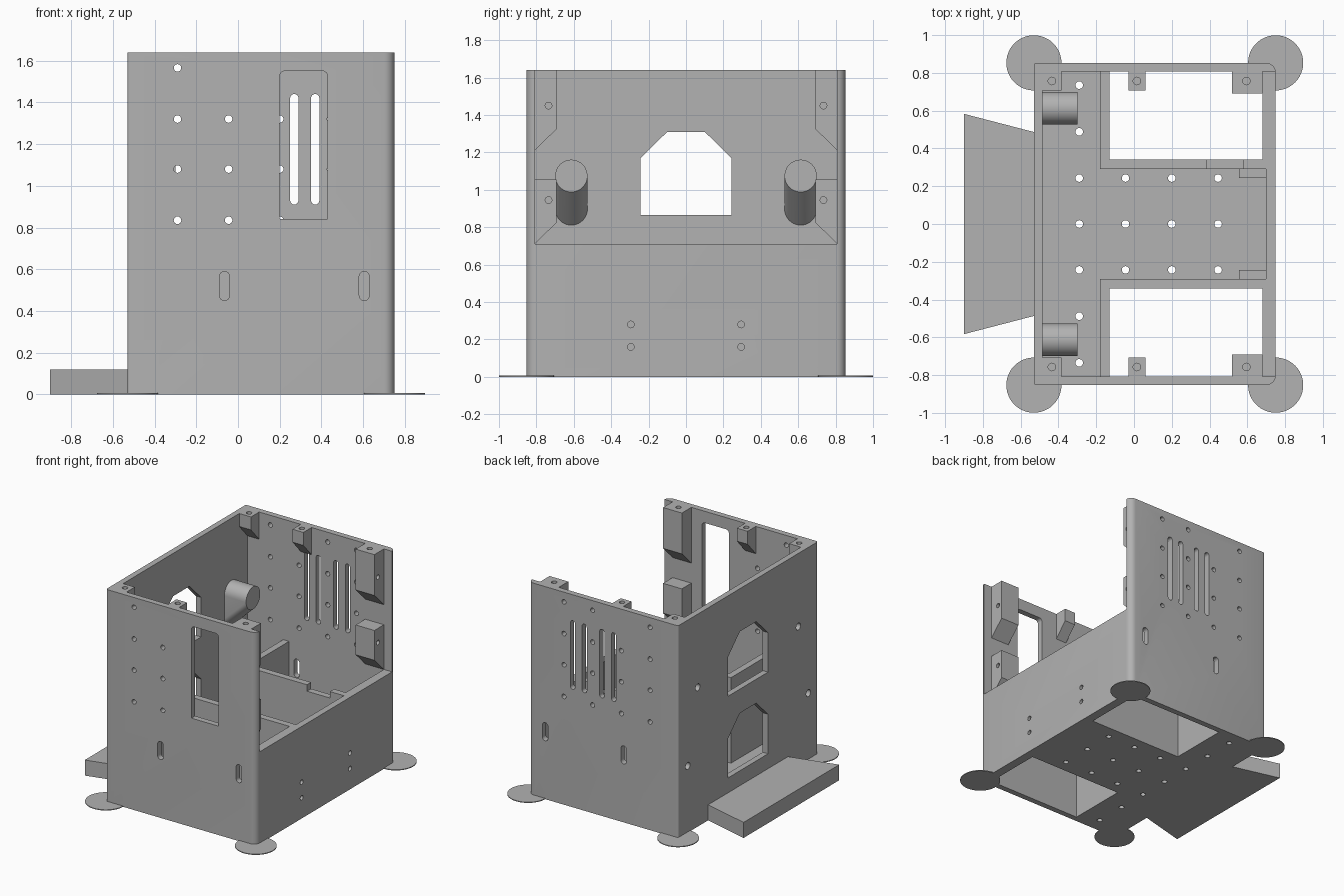
import bpy, bmesh
from math import cos, sin, pi, radians

if "Cube" in bpy.data.objects:
    bpy.data.objects.remove(bpy.data.objects["Cube"], do_unlink=True)

GREY = (0.445, 0.445, 0.445, 1)
mat = bpy.data.materials.new("plain grey")
mat.use_nodes = True
mat.diffuse_color = GREY
mat.node_tree.nodes["Principled BSDF"].inputs["Base Color"].default_value = GREY

# Main dimensions: outer shell and inner cavity
X0, X1, Y, TOP = -0.53, 0.75, 0.853, 1.64
IX0, IX1, IY, LOW = -0.485, 0.68, 0.808, 0.71
FLOOR, RIB = 0.05, 0.05
GRID_X = (-0.29, -0.045, 0.2, 0.445)
GRID_Z = (0.835, 1.08, 1.32, 1.565)


def place(axis, u, v, t):
    return {"x": (t, u, v), "y": (u, t, v), "z": (u, v, t)}[axis]


def prism(axis, pts, a, b, end=None):
    """A closed profile swept along an axis from a to b, optionally to another end profile."""
    return axis, pts, end or pts, a, b


def build(name, *prisms):
    bm = bmesh.new()
    for axis, start, end, a, b in prisms:
        lo = [bm.verts.new(place(axis, u, v, a)) for u, v in start]
        hi = [bm.verts.new(place(axis, u, v, b)) for u, v in end]
        bm.faces.new(lo)
        bm.faces.new(hi)
        for i in range(len(lo)):
            j = (i + 1) % len(lo)
            bm.faces.new((lo[i], lo[j], hi[j], hi[i]))
    bmesh.ops.recalc_face_normals(bm, faces=bm.faces[:])
    mesh = bpy.data.meshes.new(name)
    bm.to_mesh(mesh)
    bm.free()
    mesh.materials.append(mat)
    ob = bpy.data.objects.new(name, mesh)
    bpy.context.collection.objects.link(ob)
    return ob


def cut(ob, *prisms):
    """Subtract prisms from an object and discard the cutter."""
    cutter = build("cutter", *prisms)
    mod = ob.modifiers.new("cut", "BOOLEAN")
    mod.operation, mod.solver, mod.object = "DIFFERENCE", "EXACT", cutter
    bpy.context.view_layer.objects.active = ob
    bpy.ops.object.modifier_apply(modifier=mod.name)
    bpy.data.objects.remove(cutter, do_unlink=True)


def rect(u0, u1, v0, v1):
    return [(u0, v0), (u1, v0), (u1, v1), (u0, v1)]


def rounded(u0, u1, v0, v1, radii, n=6):
    """Rectangle with one radius per corner, anticlockwise from low-low."""
    pts = []
    for k, (u, v) in enumerate(rect(u0, u1, v0, v1)):
        r = radii[k]
        cu = u + r if k in (0, 3) else u - r
        cv = v + r if k < 2 else v - r
        for i in range(n + 1):
            t = pi + k * pi / 2 + i / n * pi / 2
            pts.append((cu + r * cos(t), cv + r * sin(t)))
    return pts


def circle(u, v, r, n=16):
    return [(u + r * cos(2 * pi * i / n), v + r * sin(2 * pi * i / n)) for i in range(n)]


def slot(u, v0, v1, r, n=8):
    """Vertical round-ended slot."""
    top = [(u + r * cos(pi * i / n), v1 - r + r * sin(pi * i / n)) for i in range(n + 1)]
    low = [(u - r * cos(pi * i / n), v0 + r - r * sin(pi * i / n)) for i in range(n + 1)]
    return top + low


# Shell: outer block, hollowed, with the +x side left open above the low wall
shell = build("shell", prism("z", rounded(X0, X1, -Y, Y, (0.015, 0.05, 0.05, 0.015)), 0, TOP))
cut(shell, prism("y", [(IX0, -1), (IX1, -1), (IX1, LOW), (1, LOW), (1, 2), (IX0, 2)], -IY, IY))
cut(shell, prism("x", rect(-0.293, 0.293, FLOOR, 1), 0.6, 0.7))

# Hole grid, vents and window in the front and back walls
for s, columns in ((-1, GRID_X[:2]), (1, GRID_X)):
    holes = [prism("y", circle(x, z, 0.018), s * 0.78, s)
             for x in columns for z in GRID_Z if (x, z) != (GRID_X[1], GRID_Z[3])]
    holes += [prism("y", slot(x, 0.45, 0.59, 0.024), s * 0.78, s) for x in (-0.065, 0.605)]
    if s > 0:
        holes += [prism("y", slot(x, 0.91, 1.44, 0.02), 0.78, 1) for x in (0.02, 0.12, 0.27, 0.37)]
    else:
        frame = rounded(0.2, 0.43, 0.84, 1.55, (0.004, 0.004, 0.025, 0.025))
        holes.append(prism("y", frame, -1, -0.78))
    cut(shell, *holes)

# Arched windows and screw holes in the tall side wall
holes = []
for z in (0.865, 0.235):
    house = [(-0.243, z), (0.243, z), (0.243, z + 0.305), (0.1, z + 0.445),
             (-0.1, z + 0.445), (-0.243, z + 0.305)]
    holes.append(prism("x", house, -0.7, -0.45))
for s in (-1, 1):
    for y, z in ((0.613, 1.075), (0.735, 0.515)):
        holes.append(prism("x", circle(s * y, z, 0.027), -0.7, -0.45))
cut(shell, *holes)

# Floor with two open bays and a grid of holes
HB = 0.342
floor = build("floor", prism("z", [
    (IX0, -IY), (-0.13, -IY), (-0.13, -HB), (0.7, -HB),
    (0.7, HB), (-0.13, HB), (-0.13, IY), (IX0, IY)], 0, FLOOR))
spots = [(x, y) for x in GRID_X for y in (-0.243, 0, 0.243)]
spots += [(GRID_X[0], y) for y in (-0.735, -0.488, 0.488, 0.735)]
cut(floor, *[prism("z", circle(x, y, 0.02), -0.1, 0.2) for x, y in spots])


def bracket(name, s, x0, x1, depth, z_top, z_in, z_wall, *holes):
    """Block on the front or back wall with a sloped underside."""
    y = s * (IY - depth)
    profile = [(s * IY, z_top), (y, z_top), (y, z_in), (s * IY, z_wall)]
    cut(build(name, prism("x", profile, x0, x1)), *holes)


for s, side in ((-1, "front"), (1, "back")):
    # Ribs around each bay; the back one has a shallow notch
    a, b = s * (HB - RIB), s * HB
    build(side + "_bay_cross_rib", prism("z", [
        (-0.13 - RIB, a), (-0.13, a), (-0.13, s * IY), (-0.13 - RIB, s * IY)], FLOOR, LOW))
    outline = [(-0.13, FLOOR), (0.7, FLOOR), (0.7, LOW), (-0.13, LOW)]
    if s > 0:
        outline[3:3] = [(0.58, LOW), (0.58, LOW - 0.05), (0.385, LOW - 0.05), (0.385, LOW)]
    rib = build(side + "_bay_long_rib", prism("y", outline, a, b))
    pad = build(side + "_screw_pad", prism("x", rect(*sorted((s * 0.244, a)), FLOOR, 0.36), 0.555, 0.7))
    wall_holes = [prism("x", circle(s * 0.295, z, 0.018), 0.6, 0.9) for z in (0.16, 0.28)]
    for part in (shell, rib, pad):
        cut(part, *wall_holes)

    # Wall brackets with screw holes in their tops and open ends
    top = {x: prism("z", circle(x, s * 0.757, 0.02), 1.53, 1.8) for x in (-0.435, 0.015, 0.595)}
    end = {z: prism("x", circle(s * 0.735, z, 0.018), 0.58, 0.9) for z in (0.945, 1.45)}
    bracket(side + "_corner_bracket", s, IX0, -0.385, 0.1, TOP, 1.54, 1.43, top[-0.435])
    bracket(side + "_middle_bracket", s, -0.03, 0.062, 0.1, TOP, 1.54, 1.43, top[0.015])
    bracket(side + "_end_bracket_upper", s, 0.52, IX1, 0.116, TOP, 1.325, 1.21, top[0.595], end[1.45])
    bracket(side + "_end_bracket_lower", s, 0.52, IX1, 0.116, 1.055, 0.825, 0.71, end[0.945])

    # Round standoff tapering from a tall root to a circular end, bored from the wall
    y = s * 0.613
    standoff = build(side + "_standoff", prism(
        "x", slot(y, 0.811, 1.161, 0.086, 20), IX0, -0.3, slot(y, 0.988, 1.161, 0.086, 20)))
    cut(standoff, prism("x", circle(y, 1.075, 0.027), -0.7, -0.38))

    # Thin corner pads
    for x, name in ((X0, "tall_side"), (X1, "low_side")):
        build(f"{side}_{name}_foot_pad", prism("z", circle(x, s * Y, 0.146, 48), 0, 0.006))

# Flared step outside the tall wall
build("outer_step", prism("z", [(-0.9, -0.583), (X0, -0.487), (X0, 0.487), (-0.9, 0.583)], 0, 0.12))

# Smooth the round surfaces only
for ob in bpy.context.view_layer.objects:
    ob.select_set(ob.type == "MESH")
bpy.context.view_layer.objects.active = shell
bpy.ops.object.shade_smooth_by_angle(angle=radians(30))
